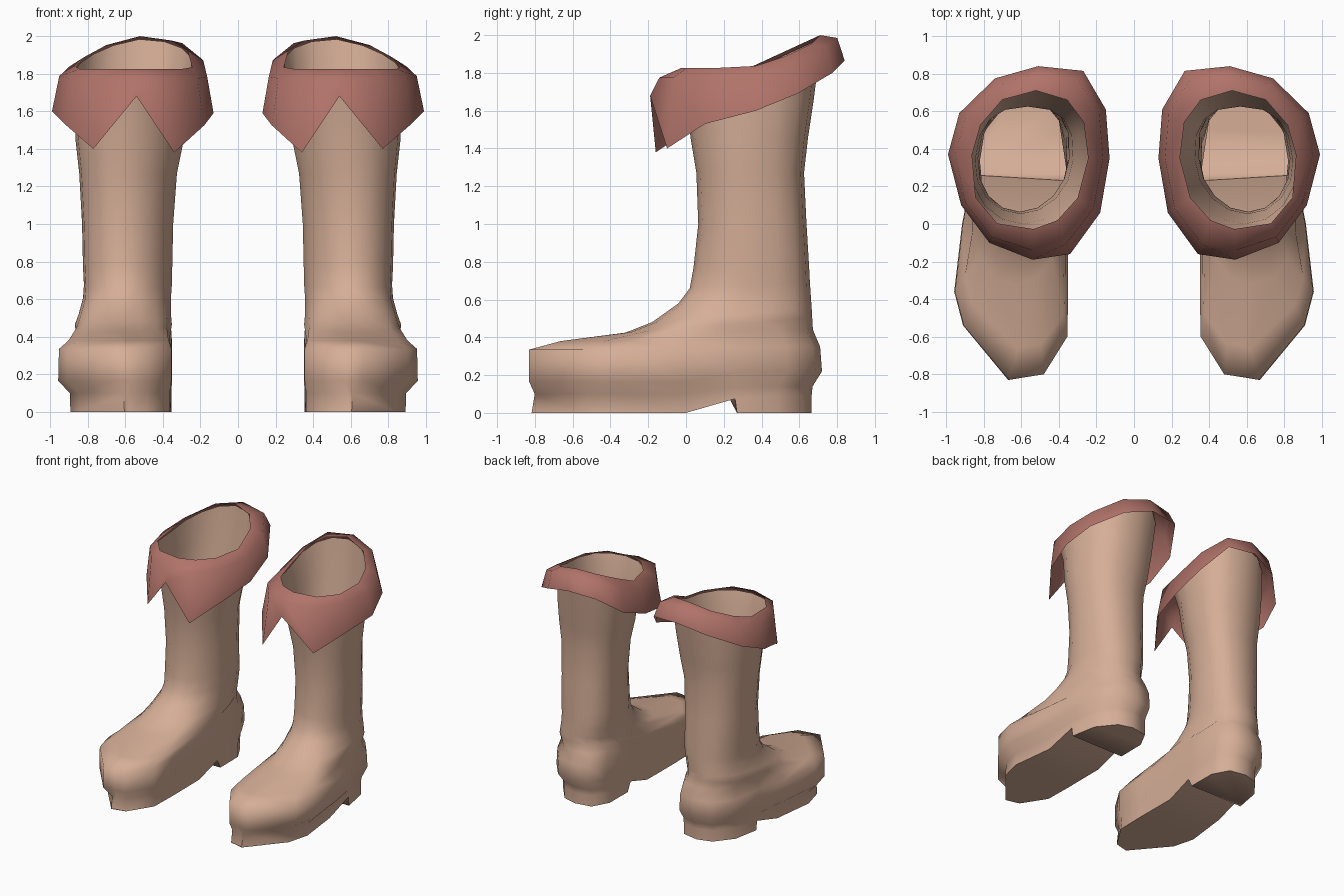
import bpy, bmesh, math

if "Cube" in bpy.data.objects:
    bpy.data.objects.remove(bpy.data.objects["Cube"])

def material(name, rgb):
    m = bpy.data.materials.new(name)
    m.diffuse_color = (*rgb, 1)
    m.use_nodes = True
    m.node_tree.nodes["Principled BSDF"].inputs["Base Color"].default_value = m.diffuse_color
    return m

tan = material("tan_leather", (0.67, 0.425, 0.31))
red = material("dusty_red", (0.44, 0.173, 0.143))
N = 16  # columns round the boot, starting at the back, going outward

def oval(t, xi, xo, yf, yb, p_front=0.9, p_back=0.9, shear=0.03):
    """Point on a sheared oval, squarer where p is small; t = 0 is the back, pi the front."""
    s, c = math.sin(t), math.cos(t)
    p = p_back if c > 0 else p_front
    y = math.copysign(abs(c) ** p, c)
    x = (xi + xo) / 2 + (xo - xi) / 2 * math.copysign(abs(s) ** p, s) - shear * y
    return x, (yf + yb) / 2 + (yb - yf) / 2 * y

RIM = (0.245, 0.865, -0.03, 0.71)

def rim_point(t, grow=0.0, drop=0.0):
    x, y = oval(t, RIM[0] - grow, RIM[1] + grow, RIM[2] - grow, RIM[3] + grow)
    back = max(0, y - 0.33)
    return x, y, 1.825 + back * 0.46 - 0.5 * back * max(0, x - 0.55) - drop

def make(name, verts, faces, mat, angle):
    me = bpy.data.meshes.new(name)
    me.from_pydata(verts, [], faces)
    me.materials.append(mat)
    ob = bpy.data.objects.new(name, me)
    bpy.context.collection.objects.link(ob)
    bm = bmesh.new()
    bm.from_mesh(me)
    bmesh.ops.recalc_face_normals(bm, faces=bm.faces)
    bm.to_mesh(me)
    bm.free()
    mod = ob.modifiers.new("pair", 'MIRROR')
    mod.use_mirror_merge = False
    bpy.ops.object.select_all(action='DESELECT')
    ob.select_set(True)
    bpy.context.view_layer.objects.active = ob
    bpy.ops.object.shade_smooth_by_angle(angle=math.radians(angle))

def bridge(rows, n):
    return [(r * n + i, r * n + (i + 1) % n, (r + 1) * n + (i + 1) % n, (r + 1) * n + i)
            for r in range(rows - 1) for i in range(n)]

# Foot outline seen from above
foot = [(0.565, 0.72), (0.71, 0.685), (0.825, 0.54), (0.865, 0.26), (0.915, 0.0), (0.957, -0.36),
        (0.91, -0.54), (0.67, -0.83), (0.575, -0.815), (0.48, -0.80), (0.355, -0.60),
        (0.35, -0.36), (0.352, 0.0), (0.35, 0.26), (0.352, 0.56), (0.425, 0.695)]

def foot_ring(z_front, z_back, outer=0.0, inner=0.0, toe=1.0, back=0.0):
    ring = []
    for x, y in foot:
        near_heel = 0.35 if y > 0.1 else 1.0
        x += (-outer if x > 0.6 else inner) * near_heel
        f = min(1, max(0, y / 0.3))
        y = y * toe if y < 0 else y - (back if y > 0.4 else 0)
        ring.append((x, y, z_front + (z_back - z_front) * f))
    return ring

# Sole, with a raised arch between ball and heel
sole = foot_ring(0.0, 0.09, 0.065, 0.008, 0.985, 0.055)
for i, y in ((3, 0.26), (13, 0.23)):
    sole[i] = (sole[i][0], y, 0.075)
rings = [sole,
         foot_ring(0.10, 0.14, 0.062, 0.008, 0.965, 0.05),
         foot_ring(0.165, 0.22),
         foot_ring(0.335, 0.35, 0.004, 0.0, 1.0, 0.01),
         foot_ring(0.38, 0.44, 0.055, 0.015, 0.80, 0.048)]

# Instep and shaft: z, lift at the back, inner x, outer x, front y, back y
for z, lift, *box in [(0.425, 0.08, 0.352, 0.868, -0.32, 0.668),
                      (0.48, 0.08, 0.357, 0.848, -0.18, 0.665),
                      (0.58, 0.05, 0.357, 0.825, -0.04, 0.66),
                      (0.66, 0.03, 0.352, 0.82, 0.02, 0.656),
                      (0.77, 0, 0.35, 0.825, 0.04, 0.652), (1.0, 0, 0.345, 0.83, 0.065, 0.638),
                      (1.27, 0, 0.325, 0.845, 0.055, 0.625), (1.45, 0, 0.288, 0.865, 0.025, 0.645),
                      (1.65, 0, 0.265, 0.868, 0.0, 0.675)]:
    angles = [i * math.tau / N for i in range(N)]
    front = 1.0 if z > 0.5 else 0.9
    rings.append([(*oval(t, *box, front, 0.8, 0.02), z + lift * (1 + math.cos(t)) / 2)
                  for t in angles])
rings.append([rim_point(t, 0.008, 0.02) for t in angles])

verts = [v for r in rings for v in r]
faces = bridge(len(rings), N)
# Sole underside as strips across the foot, open above the heel
faces += [(i, i + 1, N - i - 1, N - i) for i in range(3, N // 2 - 1)]
faces += [(N // 2 - 1, N // 2, N // 2 + 1)]
# Heel block below the back of the sole
cols = [13, 14, 15, 0, 1, 2, 3]
base = len(verts)
verts += [(sole[c][0], max(sole[c][1], 0.27), 0) for c in cols]
faces += [(cols[k], cols[k + 1], base + k + 1, base + k) for k in range(6)]
faces += [(13, 3, base + 6, base), tuple(range(base, base + 7))]
make("boots", verts, faces, tan, 80)

# Folded cuff: lower edge with two pointed tips at the front
hem = [(0.27, 0.815, 1.85), (0.51, 0.84, 1.865), (0.74, 0.775, 1.80), (0.93, 0.59, 1.69),
       (0.99, 0.37, 1.60), (0.92, 0.10, 1.53), (0.77, -0.10, 1.40), (0.54, -0.19, 1.68),
       (0.34, -0.16, 1.38), (0.18, 0.06, 1.525), (0.13, 0.35, 1.59), (0.15, 0.61, 1.69)]
cx, cy = (RIM[0] + RIM[1]) / 2, (RIM[2] + RIM[3]) / 2
top, fold = [], []
for x, y, z in hem:
    v = (y - cy) / 0.37
    r = rim_point(math.atan2((x - cx) / 0.31 + 0.1 * v, v))
    top.append(r)
    fold.append((r[0] + 0.7 * (x - r[0]), r[1] + 0.7 * (y - r[1]),
                 r[2] - (0.015 if y > 0.7 else 0.05)))
make("cuffs", hem + fold + top, bridge(3, 12), red, 80)
